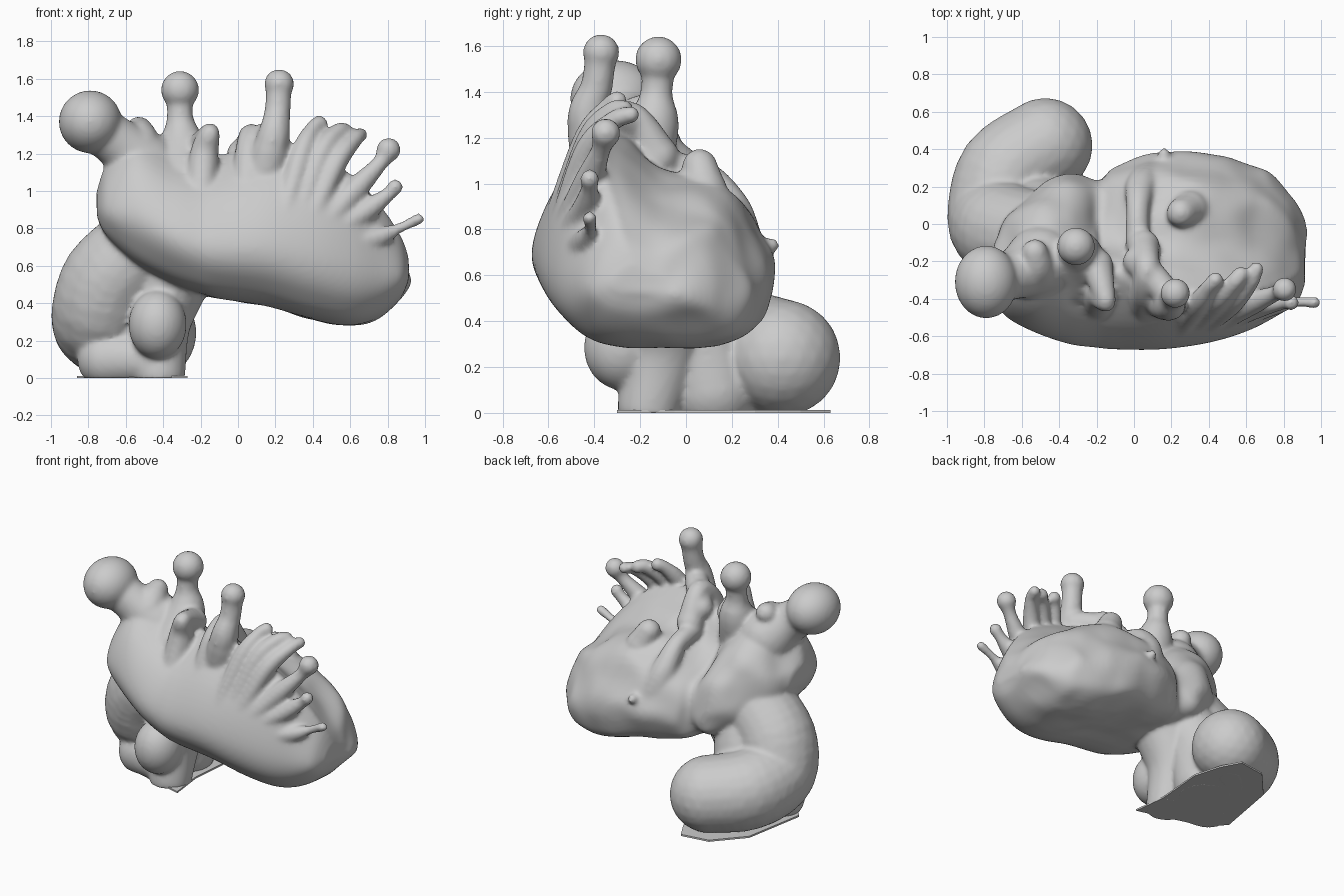
import bpy, bmesh
from mathutils import Vector, Matrix, noise


def spline(pts, steps, closed=False):
    """Catmull-Rom interpolation of tuples of any length."""
    n, out = len(pts), []
    pick = (lambda i: pts[i % n]) if closed else (lambda i: pts[max(0, min(n - 1, i))])
    for i in range(n if closed else n - 1):
        a, b, c, d = (Vector(pick(i + k)) for k in (-1, 0, 1, 2))
        for s in range(steps):
            t = s / steps
            out.append(0.5 * (2 * b + (c - a) * t + (2 * a - 5 * b + 4 * c - d) * t * t
                              + (3 * b - a - 3 * c + d) * t ** 3))
    if not closed:
        out.append(Vector(pts[-1]))
    return out


bm = bmesh.new()


def ball(x, y, z, rx, ry=None, rz=None, sub=4):
    m = Matrix.Translation((x, y, z)) @ Matrix.Diagonal((rx, ry or rx, rz or rx, 1))
    bmesh.ops.create_icosphere(bm, subdivisions=sub, radius=1, matrix=m)


def tube(*pts):
    """Soft tube through (x, y, z, radius) points, made of overlapping balls."""
    last = None
    for p in spline(pts, 30):
        if last is None or (p.xyz - last.xyz).length > 0.18 * p.w:
            ball(*p, sub=3 if p.w > 0.1 else 2)
            last = p
    ball(*pts[-1], sub=3)


# Main shell-like body: x, front y, back y, bottom z, ridge z, back z, ridge fraction
stations = [
    (-0.755, -0.35, -0.10, 0.86, 1.00, 0.97, 0.40),
    (-0.70, -0.48, 0.00, 0.76, 1.15, 1.03, 0.42),
    (-0.55, -0.57, 0.17, 0.62, 1.33, 1.13, 0.45),
    (-0.35, -0.64, 0.28, 0.51, 1.25, 1.08, 0.45),
    (-0.20, -0.66, 0.23, 0.46, 1.18, 0.92, 0.42),
    (-0.10, -0.67, 0.31, 0.43, 1.18, 0.92, 0.37),
    (0.15, -0.67, 0.38, 0.39, 1.22, 1.00, 0.30),
    (0.40, -0.635, 0.37, 0.32, 1.18, 0.97, 0.23),
    (0.60, -0.575, 0.32, 0.29, 1.08, 0.88, 0.20),
    (0.75, -0.50, 0.25, 0.33, 0.93, 0.80, 0.20),
    (0.87, -0.42, 0.10, 0.43, 0.76, 0.70, 0.25),
    (0.915, -0.32, -0.05, 0.52, 0.64, 0.62, 0.30),
]
rings = []
for s in spline(stations, 6):
    x, y0, y1, zb, zf, zk, r = s
    w, h = y1 - y0, zf - zb
    dip = 0.5 if x < -0.2 else 0.3          # slight hollow behind the fan
    section = [(0.30, zb), (0.08, zb + 0.14 * h), (0, zb + 0.37 * h),
               (0.33 * r, zb + 0.72 * h), (r, zf), (r + 0.1, zf - 0.03 * h),
               ((r + 0.8) / 2, zk + dip * (zf - zk)), (0.78, zk),
               (0.94, zb + 0.5 * h), (1.0, zb + 0.22 * h), (0.84, zb + 0.02 * h)]
    ring = []
    for p in spline([(y0 + f * w, z) for f, z in section], 6, True):
        v = Vector((x, p[0], p[1]))
        if v.y > -0.3:                      # lumpy back
            v += noise.noise_vector(v * 5) * 0.03 * min(1, (v.y + 0.3) * 4)
        ring.append(bm.verts.new(v))
    rings.append(ring)
for a, b in zip(rings, rings[1:]):
    for i in range(len(a)):
        j = (i + 1) % len(a)
        bm.faces.new((a[i], a[j], b[j], b[i]))
bm.faces.new(rings[0][::-1])
bm.faces.new(rings[-1])

# Large round head knob and its neck
ball(-0.79, -0.31, 1.37, 0.168, 0.195, 0.168)
tube((-0.76, -0.3, 1.34, 0.13), (-0.62, -0.26, 1.24, 0.14), (-0.5, -0.2, 1.13, 0.19))
tube((-0.52, -0.36, 1.0, 0.1), (-0.52, -0.25, 1.25, 0.1), (-0.53, -0.15, 1.33, 0.07))

# Two tall knobbed stalks
ball(-0.31, -0.12, 1.54, 0.102)
tube((-0.31, -0.12, 1.52, 0.075), (-0.31, -0.13, 1.38, 0.075),
     (-0.3, -0.15, 1.24, 0.12), (-0.3, -0.26, 1.03, 0.18))
ball(0.22, -0.37, 1.572, 0.08)
tube((0.22, -0.37, 1.57, 0.072), (0.21, -0.39, 1.42, 0.073),
     (0.19, -0.43, 1.29, 0.09), (0.14, -0.38, 1.08, 0.12))
tube((0.19, -0.39, 1.30, 0.08), (0.1, -0.28, 1.27, 0.08), (0.02, -0.2, 1.2, 0.08))

# Ribbed fan: each stalk runs from a rib on the front face to its tip
fan = [
    [(0.25, -0.56, 0.88, 0.05), (0.34, -0.43, 1.2, 0.06), (0.40, -0.34, 1.33, 0.045), (0.435, -0.30, 1.36, 0.045)],
    [(0.32, -0.55, 0.85, 0.05), (0.44, -0.42, 1.19, 0.06), (0.53, -0.32, 1.31, 0.05), (0.57, -0.27, 1.32, 0.045)],
    [(0.38, -0.55, 0.82, 0.05), (0.52, -0.43, 1.14, 0.06), (0.62, -0.32, 1.27, 0.045), (0.655, -0.24, 1.30, 0.04)],
    [(0.44, -0.54, 0.80, 0.05), (0.62, -0.43, 1.00, 0.065), (0.76, -0.37, 1.15, 0.045), (0.805, -0.35, 1.22, 0.066)],
    [(0.48, -0.53, 0.76, 0.05), (0.68, -0.44, 0.89, 0.06), (0.80, -0.42, 0.98, 0.04), (0.84, -0.42, 1.02, 0.044)],
    [(0.52, -0.52, 0.70, 0.05), (0.74, -0.44, 0.75, 0.055), (0.86, -0.42, 0.80, 0.03), (0.965, -0.42, 0.85, 0.033)],
]
for path in fan:
    tube(*path)

# Short ridges on the front edge, top and back
ridges = [
    [(-0.2, -0.44, 0.95, 0.09), (-0.18, -0.38, 1.2, 0.08), (-0.15, -0.41, 1.31, 0.055), (-0.2, -0.22, 1.22, 0.09)],
    [(0.05, -0.46, 0.95, 0.09), (0.06, -0.36, 1.2, 0.08), (0.07, -0.24, 1.29, 0.07), (0.05, -0.12, 1.12, 0.09)],
    [(-0.4, -0.46, 0.85, 0.09), (-0.42, -0.3, 1.1, 0.1), (-0.42, -0.2, 1.2, 0.1)],
    [(0.02, -0.1, 1.08, 0.07), (0.02, 0.08, 1.04, 0.065), (0.04, 0.2, 0.88, 0.09), (0.1, 0.25, 0.7, 0.1)],
    [(0.25, 0.06, 1.075, 0.08), (0.30, 0.08, 0.97, 0.1)],
    [(0.16, 0.375, 0.73, 0.034), (0.16, 0.3, 0.72, 0.04)],
]
for path in ridges:
    tube(*path)

# Curled foot rising into the body
tube((-0.475, 0.42, 0.24, 0.255), (-0.68, 0.27, 0.27, 0.265), (-0.735, 0.04, 0.33, 0.265),
     (-0.68, -0.04, 0.52, 0.265), (-0.5, -0.08, 0.7, 0.25))
ball(-0.43, -0.28, 0.285, 0.155, 0.165, 0.185)
tube((-0.42, -0.16, 0.03, 0.14), (-0.43, -0.1, 0.3, 0.18), (-0.36, -0.1, 0.55, 0.22))
tube((-0.5, 0.12, 0.1, 0.2), (-0.52, 0.05, 0.4, 0.22), (-0.45, -0.05, 0.6, 0.22))
tube((-0.7, -0.07, 0.1, 0.16), (-0.55, -0.12, 0.1, 0.14), (-0.4, -0.16, 0.08, 0.12))

bmesh.ops.recalc_face_normals(bm, faces=bm.faces)
mesh = bpy.data.meshes.new("stalked_body")
bm.to_mesh(mesh)
bm.free()
body = bpy.data.objects.new("stalked_body", mesh)
bpy.context.collection.objects.link(body)
bpy.context.view_layer.objects.active = body
body.select_set(True)

# Fuse everything into one smooth skin and flatten the underside
fuse = body.modifiers.new("fuse", 'REMESH')
fuse.mode, fuse.voxel_size = 'VOXEL', 0.014
soft = body.modifiers.new("soften", 'SMOOTH')
soft.factor, soft.iterations = 0.5, 10
for name in ("fuse", "soften"):
    bpy.ops.object.modifier_apply(modifier=name)
for v in body.data.vertices:
    v.co.z = max(v.co.z, 0.0)
bpy.ops.object.shade_smooth()

# Thin uneven base sheet under the foot
outline = [(-0.86, -0.05), (-0.76, -0.16), (-0.5, -0.24), (-0.27, -0.3), (-0.3, -0.05),
           (-0.27, 0.3), (-0.33, 0.5), (-0.4, 0.63), (-0.6, 0.6), (-0.78, 0.4)]
bm = bmesh.new()
face = bm.faces.new([bm.verts.new((x, y, 0)) for x, y in outline])
for v in bmesh.ops.extrude_face_region(bm, geom=[face])["geom"]:
    if isinstance(v, bmesh.types.BMVert):
        v.co.z = 0.012
bmesh.ops.recalc_face_normals(bm, faces=bm.faces)
mesh = bpy.data.meshes.new("base_sheet")
bm.to_mesh(mesh)
bm.free()
bpy.context.collection.objects.link(bpy.data.objects.new("base_sheet", mesh))
